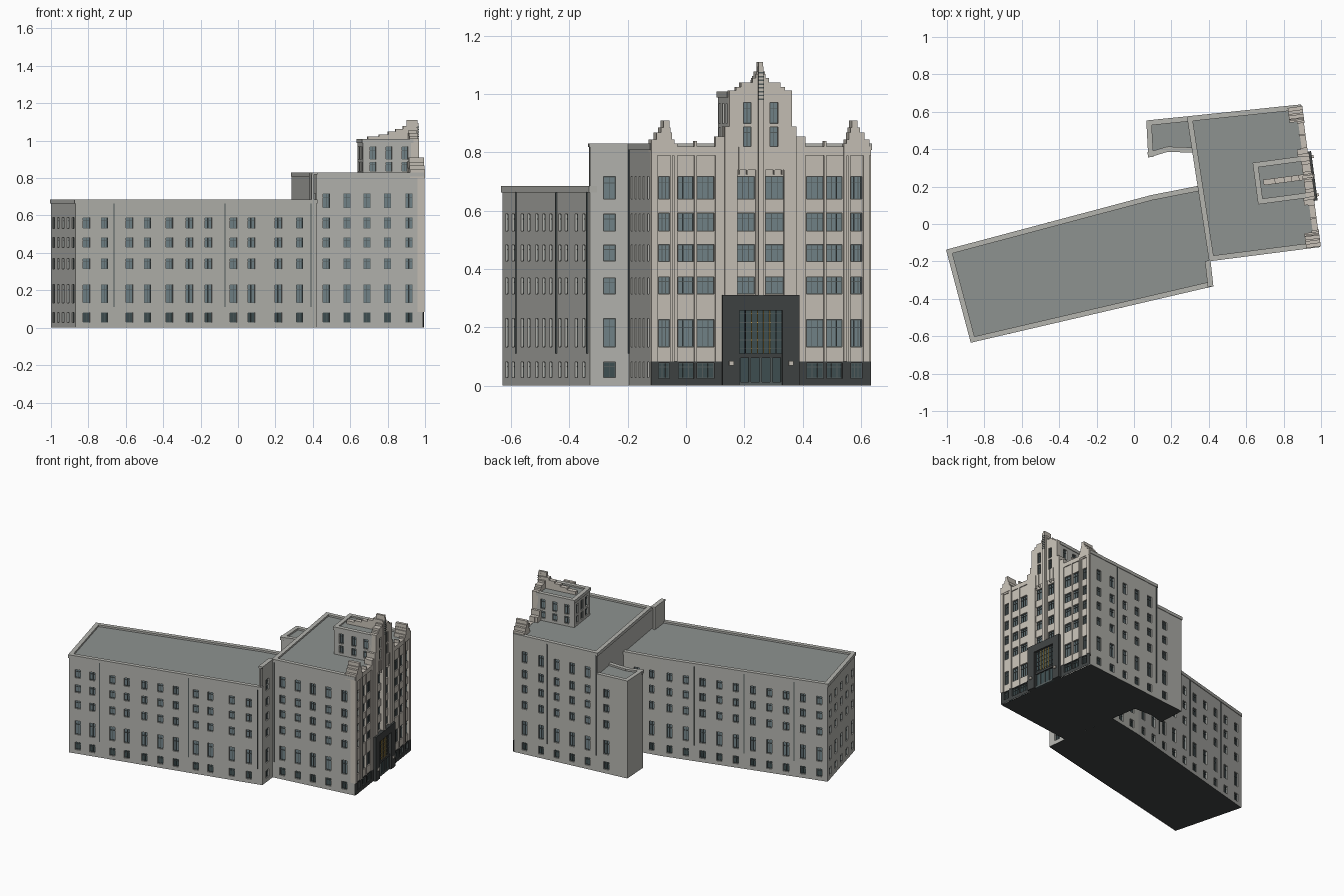
import bpy, bmesh, math

if "Cube" in bpy.data.objects:
    bpy.data.objects.remove(bpy.data.objects["Cube"])

def mat(name, r, g, b):
    m = bpy.data.materials.new(name)
    m.diffuse_color = (r, g, b, 1)
    m.use_nodes = True
    m.node_tree.nodes["Principled BSDF"].inputs["Base Color"].default_value = m.diffuse_color
    return m

STONE = mat("grey_stone", .46, .46, .43)
CREAM = mat("cream_stone", .57, .53, .47)
ROOF = mat("roof_felt", .27, .29, .28)
DARK = mat("dark_granite", .05, .055, .055)
GLASS = mat("glass", .17, .23, .25)
DIM = mat("dim_glass", .05, .08, .085)
FRAME = mat("frame_metal", .09, .11, .11)
GOLD = mat("gilt_metal", .5, .33, .08)

# Parts that gather many small pieces: name -> (bmesh, material)
parts = {}
def part(name, material):
    if name not in parts:
        parts[name] = (bmesh.new(), material)
    return parts[name][0]

def frame(p, q):
    """Wall coordinates: s along the wall, d outward, z up."""
    L = math.dist(p, q)
    ux, uy = (q[0] - p[0]) / L, (q[1] - p[1]) / L
    return L, lambda s, d, z: (p[0] + ux * s + uy * d, p[1] + uy * s - ux * d, z)

def quad(bm, pts):
    bm.faces.new([bm.verts.new(p) for p in pts])

def box(bm, P, s0, s1, d0, d1, z0, z1):
    v = [bm.verts.new(P(s, d, z)) for z in (z0, z1) for s, d in ((s0, d1), (s1, d1), (s1, d0), (s0, d0))]
    for f in ((0, 1, 5, 4), (1, 2, 6, 5), (2, 3, 7, 6), (3, 0, 4, 7), (4, 5, 6, 7), (3, 2, 1, 0)):
        bm.faces.new([v[i] for i in f])

def window(bm, P, a, b, z0, z1, d, mullions):
    """Recessed pane with reveals, casing and glazing bars."""
    g = d - .012
    ring = [(a, z0), (b, z0), (b, z1), (a, z1)]
    for i in range(4):
        (s, z), (t, w) = ring[i], ring[(i + 1) % 4]
        quad(bm, [P(s, d, z), P(t, d, w), P(t, g, w), P(s, g, z)])
    low = z1 < .1
    quad(part("basement_glass" if low else "window_glass", DIM if low else GLASS), [P(s, g, z) for s, z in ring])
    fr, w = part("window_frames", FRAME), .0025
    box(fr, P, a, a + w, g, g + .005, z0, z1)
    box(fr, P, b - w, b, g, g + .005, z0, z1)
    for zz in (z0, z0 + (z1 - z0) * .7, z1 - w):
        box(fr, P, a, b, g, g + .005, zz, zz + w)
    for k in range(mullions):
        m = a + (b - a) * (k + 1) / (mullions + 1)
        box(fr, P, m - w / 2, m + w / 2, g, g + .005, z0, z1)

def wall(name, p, q, z0, z1, cols, rows, material=STONE, d=0, mullions=1):
    """Flat wall split into a grid, with a window wherever a column meets a row."""
    L, P = frame(p, q)
    bm = part(name, material)
    S = sorted({0, L} | {x for c in cols for x in c})
    Z = sorted({z0, z1} | {x for r in rows for x in r})
    for a, b in zip(S, S[1:]):
        for e, f in zip(Z, Z[1:]):
            if (a, b) in cols and (e, f) in rows:
                window(bm, P, a, b, e, f, d, mullions)
            else:
                quad(bm, [P(a, d, e), P(b, d, e), P(b, d, f), P(a, d, f)])

def cols_at(p, q, ts, w=.038):
    L = math.dist(p, q)
    return [(t * L - w / 2, t * L + w / 2) for t in ts]

def slab(name, pts, z, material, up=True):
    bm = part(name, material)
    quad(bm, [(x, y, z) for x, y in (pts if up else pts[::-1])])

def parapet(name, pts, edges, h, material=STONE):
    for i in edges:
        L, P = frame(pts[i], pts[(i + 1) % len(pts)])
        box(part(name, material), P, -.003, L + .003, -.024, .004, h - .022, h)

def even(n):
    return [(i + .5) / n for i in range(n)]

ROWS = [(.027, .08), (.133, .23), (.315, .37), (.428, .482), (.53, .588), (.64, .717)]
HM, HW = .83, .685

# Main block
MAIN = [(.405, -.195), (.99, -.12), (.89, .635), (.287, .572)]
side = (.116, .304, .487, .675, .872)
wall("main_south_wall", MAIN[0], MAIN[1], 0, HM - .01, cols_at(MAIN[0], MAIN[1], side), ROWS)
wall("main_north_wall", MAIN[2], MAIN[3], 0, HM - .01, cols_at(MAIN[2], MAIN[3], [1 - t for t in side]), ROWS)
wall("main_west_wall", MAIN[3], MAIN[0], 0, HM - .01, cols_at(MAIN[3], MAIN[0], [.36]), ROWS[:5])
slab("main_roof", MAIN, HM - .012, ROOF)
slab("main_floor", MAIN, 0, DARK, False)
parapet("main_parapet", MAIN, (0, 2, 3), HM)

# Long rear wing
WING = [(-.87, -.63), (.42, -.33), (.405, -.195), (.344, .2), (.09, .15), (-1, -.14)]
xs = (-.81, -.713, -.58, -.483, -.366, -.26, -.158, -.024, .072, .216, .33)
wall("wing_south_wall", WING[0], WING[1], 0, HW - .01, cols_at(WING[0], WING[1], [(x + .87) / 1.29 for x in xs]), ROWS[:5])
wall("wing_end_wall", WING[1], WING[2], 0, HM, cols_at(WING[1], WING[2], [.5], .042), ROWS)
wall("wing_north_wall", WING[3], WING[4], 0, HW - .01, cols_at(WING[3], WING[4], [.35, .75]), ROWS[:5])
wall("wing_north_wall", WING[4], WING[5], 0, HW - .01, cols_at(WING[4], WING[5], even(10)), ROWS[:5])
wall("wing_west_wall", WING[5], WING[0], 0, HW - .01, cols_at(WING[5], WING[0], even(5)), ROWS[:5])
slab("wing_roof", WING, HW - .012, ROOF)
slab("wing_floor", WING, 0, DARK, False)
parapet("wing_parapet", WING, (0, 3, 4, 5), HW)
L, P = frame(WING[1], WING[2])
box(part("fire_wall", STONE), P, 0, L, -.026, -.0125, HW - .02, HM)
box(part("fire_wall", STONE), P, -.003, L, -.026, .004, HM - .012, HM)

# Small rear annex
ANNEX = [(.287, .572), (.07, .55), (.08, .36), (.18, .39), (.316, .385)]
wall("annex_north_wall", ANNEX[0], ANNEX[1], 0, HW - .01, cols_at(ANNEX[0], ANNEX[1], [.3]), ROWS[:5])
for i in (1, 2, 3):
    wall("annex_walls", ANNEX[i], ANNEX[i + 1], 0, HW - .01, [], [])
slab("annex_roof", ANNEX, HW - .012, ROOF)
slab("annex_floor", ANNEX, 0, DARK, False)
parapet("annex_parapet", ANNEX, (0, 1, 2, 3), HW)

# Downpipes
for p, q, ts, top in ((WING[0], WING[1], (.16, .62, .976), HW), (WING[4], WING[5], (.2, .5, .8), HW),
                      (MAIN[0], MAIN[1], (.02,), HM), (MAIN[2], MAIN[3], (.4, .985), HM)):
    L, P = frame(p, q)
    for t in ts:
        box(part("downpipes", FRAME), P, t * L - .002, t * L + .002, 0, .005, .11, top - .02)

# Street facade, mirrored about its centre line
A, B = MAIN[1], MAIN[2]
LF, F = frame(A, B)
C = .378
def mir(spans):
    return spans + [(2 * C - b, 2 * C - a) for a, b in spans]
fcols = mir([(.026, .064), (.094, .148), (.159, .218), (.297, .359)])
wall("facade_base", A, B, 0, .083, fcols, [(.025, .078)], DARK, .004, 2)
wall("facade_wall", A, B, .083, .82, fcols,
     [(.133, .226), (.315, .373), (.425, .484), (.53, .592), (.64, .718)], CREAM, 0, 2)
box(part("facade_base", DARK), F, 0, LF, 0, .0039, .081, .083)
box(part("facade_parapet", CREAM), F, 0, LF, -.024, .006, .79, .82)

# Piers: span, projection, top height
piers = part("facade_piers", CREAM)
for a, b, d, top in ((0, .022, .008, .845), (.067, .074, .006, .82), (.079, .09, .01, .83),
                     (.149, .158, .006, .84), (.222, .262, .006, .855), (.254, .297, .012, .89)):
    for s, t in mir([(a, b)]):
        box(piers, F, s, t, -.03, d, .083, top)
# Corner pinnacles
for a, b, top in ((0, .08, .845), (.018, .072, .868), (.034, .066, .885), (.042, .062, .91)):
    for s, t in mir([(a, b)]):
        box(part("corner_pinnacles", CREAM), F, s, t, -.07, .009, .80, top)

# Central tower: front, stepped gable and shoulders
T0, T1, TB = C - .1085, C + .1085, -.29
def at(s, d):
    return F(s, d, 0)[:2]
wall("tower_front", at(T0, 0), at(T1, 0), .74, 1.005,
     [(s - T0, t - T0) for s, t in mir([(.318, .345)])], [(.82, .888), (.9, .972)], CREAM, .012)
tower = part("tower_gable", CREAM)
box(tower, F, T0, T1, -.03, -.001, .74, 1.0)
for s, t in ((T0, T0 + .004), (T1 - .004, T1)):
    box(tower, F, s, t, -.03, .0119, .74, 1.0)
for w, top in ((.1085, 1.012), (.085, 1.025), (.068, 1.04), (.028, 1.055)):
    box(tower, F, C - w, C + w, -.035, .012, 1.0, top)
for w, top in ((.15, .855), (.125, .89)):
    box(tower, F, C - w, C + w, -.05, -.002, .8, top)
for s, t in mir([(.302, .306), (.329, .334)]):
    box(tower, F, s, t, 0, .017, .725, .818)
# Penthouse behind the tower front
for p, q, ts in ((at(T0, TB), at(T0, -.02), (.2, .52, .84)), (at(T1, -.02), at(T1, TB), (.16, .48, .8)),
                 (at(T1, TB), at(T0, TB), (.2, .5, .8))):
    wall("penthouse_walls", p, q, .81, 1.0, cols_at(p, q, ts, .032), [(.835, .885), (.9, .968)])
house = [at(T0, TB), at(T0, -.02), at(T1, -.02), at(T1, TB)]
slab("penthouse_roof", house, 1.0, ROOF)
parapet("penthouse_parapet", house, (0, 2, 3), 1.01)
# Stepped ridge fin and front fin
for d, top in ((-.25, 1.022), (-.19, 1.034), (-.14, 1.048), (-.1, 1.062), (-.06, 1.078)):
    box(part("ridge_fin", CREAM), F, C - .015, C + .015, d, .01, .995, top)
box(part("ridge_fin", CREAM), F, C - .008, C + .008, -.04, .018, 1.0, 1.11)
box(part("front_fin", CREAM), F, C - .017, C + .017, 0, .016, .3, 1.07)
box(part("front_fin", CREAM), F, C - .009, C + .009, 0, .023, .3, 1.095)
for k in range(8):
    box(part("fin_ribs", FRAME), F, C - .01, C + .01, .016, .025, .98 + k * .013, .985 + k * .013)

# Entrance portal
portal = part("entrance_portal", DARK)
for s, t in mir([(.245, .299)]):
    box(portal, F, s, t, 0, .024, 0, .31)
for s, t in mir([(.288, .304)]):
    box(portal, F, s, t, 0, .019, 0, .26)
box(portal, F, .299, 2 * C - .299, 0, .024, .258, .31)
box(portal, F, .299, 2 * C - .299, 0, .016, .095, .11)
box(part("entrance_glass", DIM), F, .3, 2 * C - .3, 0, .006, 0, .258)
# Glazed screen with gilt bars, and doors
W = 2 * C - .608
for k in range(8):
    s = .304 + W * k / 7
    box(part("gilt_bars", GOLD) if 1 < k < 6 else portal, F, s - .0015, s + .0015, .005, .012, .11, .258)
for k in range(5):
    box(part("entrance_bars", FRAME), F, .304, .304 + W, .005, .01, .125 + k * .03, .128 + k * .03)
for k in range(5):
    s = .304 + W * k / 4
    box(part("door_frames", FRAME), F, s - .004, s + .004, .005, .012, 0, .096)
box(part("door_frames", FRAME), F, .304, .304 + W, .005, .012, 0, .012)
# Wall lanterns
for s, t in mir([(.267, .283)]):
    box(part("lanterns", CREAM), F, s, t, .02, .034, .068, .084)

for name, (bm, m) in parts.items():
    me = bpy.data.meshes.new(name)
    bm.to_mesh(me)
    bm.free()
    me.materials.append(m)
    bpy.context.collection.objects.link(bpy.data.objects.new(name, me))
